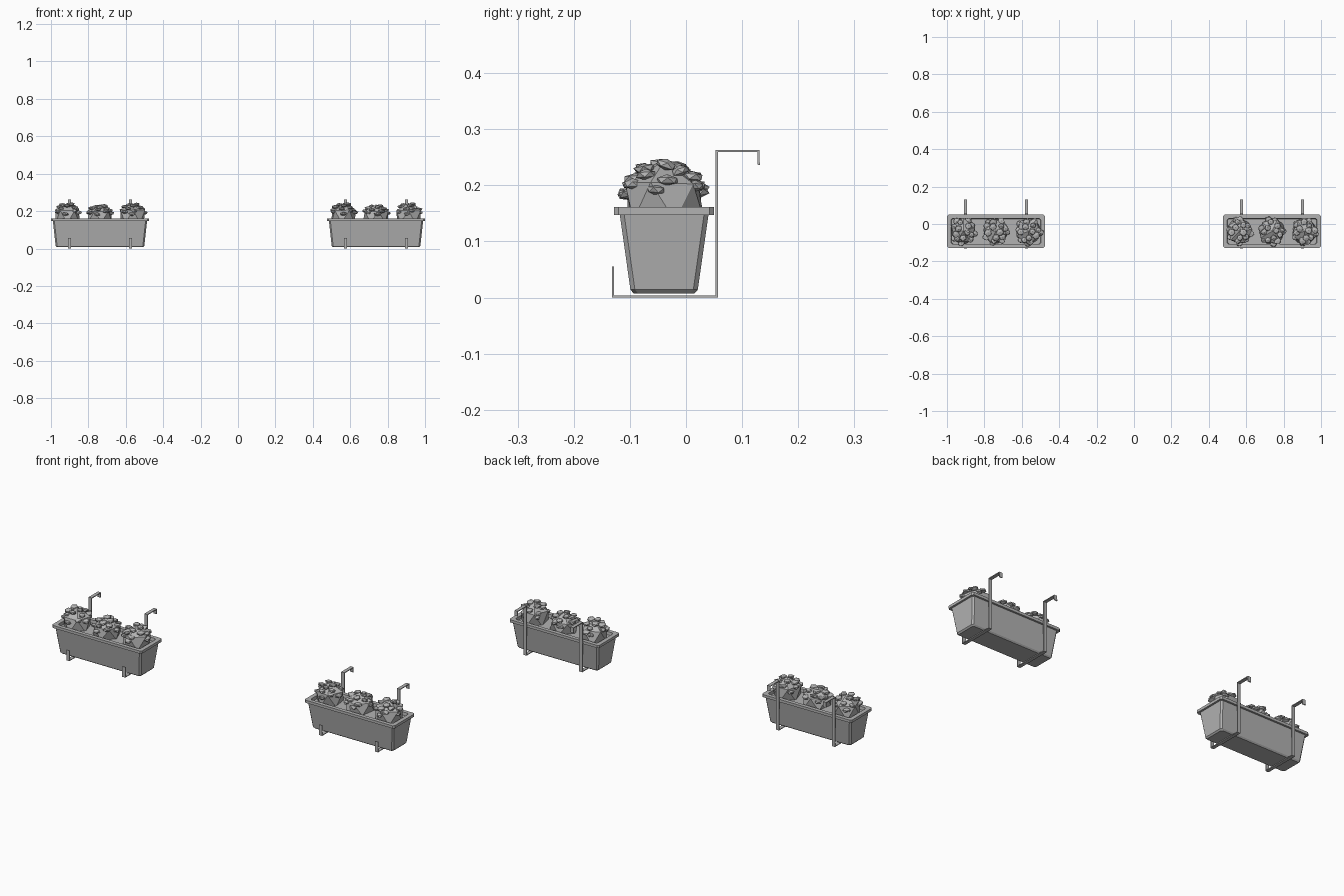
import bpy, bmesh, math, random
from mathutils import Matrix, Vector

old = bpy.data.objects.get("Cube")
if old:
    bpy.data.objects.remove(old)

random.seed(4)
grey = bpy.data.materials.new("plain grey")
grey.use_nodes = True
grey.diffuse_color = (0.45, 0.45, 0.45, 1)
grey.node_tree.nodes["Principled BSDF"].inputs["Base Color"].default_value = (0.45, 0.45, 0.45, 1)

MID_Y = -0.039


def make(name, bm, location):
    bmesh.ops.recalc_face_normals(bm, faces=bm.faces)
    mesh = bpy.data.meshes.new(name)
    bm.to_mesh(mesh)
    bm.free()
    mesh.materials.append(grey)
    obj = bpy.data.objects.new(name, mesh)
    obj.location = location
    bpy.context.collection.objects.link(obj)
    return obj


def ring(bm, hx, hy, z, cut=0.008):
    """Rectangle with cut corners."""
    corners = []
    for sx, sy in ((1, 1), (-1, 1), (-1, -1), (1, -1)):
        pair = [(sx * hx, sy * (hy - cut), z), (sx * (hx - cut), sy * hy, z)]
        corners += pair if sx * sy > 0 else pair[::-1]
    return [bm.verts.new(c) for c in corners]


def loft(bm, sections):
    """Skin a row of rings, closed at both ends."""
    rings = [ring(bm, *s) for s in sections]
    for a, b in zip(rings, rings[1:]):
        for i in range(len(a)):
            j = (i + 1) % len(a)
            bm.faces.new((a[i], a[j], b[j], b[i]))
    bm.faces.new(rings[0][::-1])
    bm.faces.new(rings[-1])


# Tapered box with a chamfered foot, overhanging rim and recessed soil bed
def planter_box(name, x):
    bm = bmesh.new()
    loft(bm, [(0.230, 0.054, 0.007), (0.237, 0.060, 0.014),
              (0.252, 0.079, 0.147), (0.262, 0.089, 0.147),
              (0.262, 0.089, 0.161), (0.240, 0.069, 0.161),
              (0.238, 0.067, 0.145)])
    make(name, bm, (x, MID_Y, 0))


# Bent flat strap that carries the box and hooks over a railing
def bracket(name, x):
    path = [(-0.130, 0.055), (-0.130, 0.002), (0.055, 0.002),
            (0.055, 0.261), (0.129, 0.261), (0.129, 0.244), (0.130, 0.236)]
    bm = bmesh.new()
    rows = [[bm.verts.new((s * 0.009, y, z)) for s in (-1, 1)] for y, z in path]
    for a, b in zip(rows, rows[1:]):
        bm.faces.new((a[0], a[1], b[1], b[0]))
    obj = make(name, bm, (x, 0, 0))
    mod = obj.modifiers.new("thickness", "SOLIDIFY")
    mod.thickness = 0.004
    mod.offset = 0
    mod.use_even_offset = True


def lump(bm, matrix, jitter):
    verts = bmesh.ops.create_icosphere(bm, subdivisions=1, radius=1)["verts"]
    for v in verts:
        v.co *= random.uniform(1 - jitter, 1 + jitter)
    bmesh.ops.transform(bm, matrix=matrix, verts=verts)


# Faceted bush with small flattened leaf clusters on its upper half
def bush(name, x, height):
    bm = bmesh.new()
    size = Matrix.Diagonal((0.075, 0.077, height, 1))
    lump(bm, size @ Matrix.Rotation(random.uniform(0, 6), 4, "Z"), 0.06)
    count = 16
    for i in range(count):
        up = 0.94 - 0.78 * i / count
        turn = i * 2.4 + random.uniform(-0.3, 0.3)
        flat = math.sqrt(1 - up * up)
        spot = Vector((flat * math.cos(turn) * 0.064,
                       flat * math.sin(turn) * 0.066, up * height * 0.93))
        tilt = Matrix.Rotation(random.uniform(-0.3, 0.3), 4, "X")
        spin = Matrix.Rotation(turn, 4, "Z")
        wide = random.uniform(0.016, 0.022)
        lump(bm, Matrix.Translation(spot) @ tilt @ spin
             @ Matrix.Diagonal((wide, wide, 0.010, 1)), 0.12)
    make(name, bm, (x, MID_Y, 0.170))


for side, sign in (("left", 1), ("right", -1)):
    centre = sign * 0.738
    planter_box(f"{side}_planter_box", centre)
    for n, step in enumerate((-1, 1), 1):
        bracket(f"{side}_bracket_{n}", centre + step * 0.163)
    for n, step in enumerate((-1, 0, 1), 1):
        bush(f"{side}_bush_{n}", centre + step * 0.174, 0.076 if step else 0.066)
